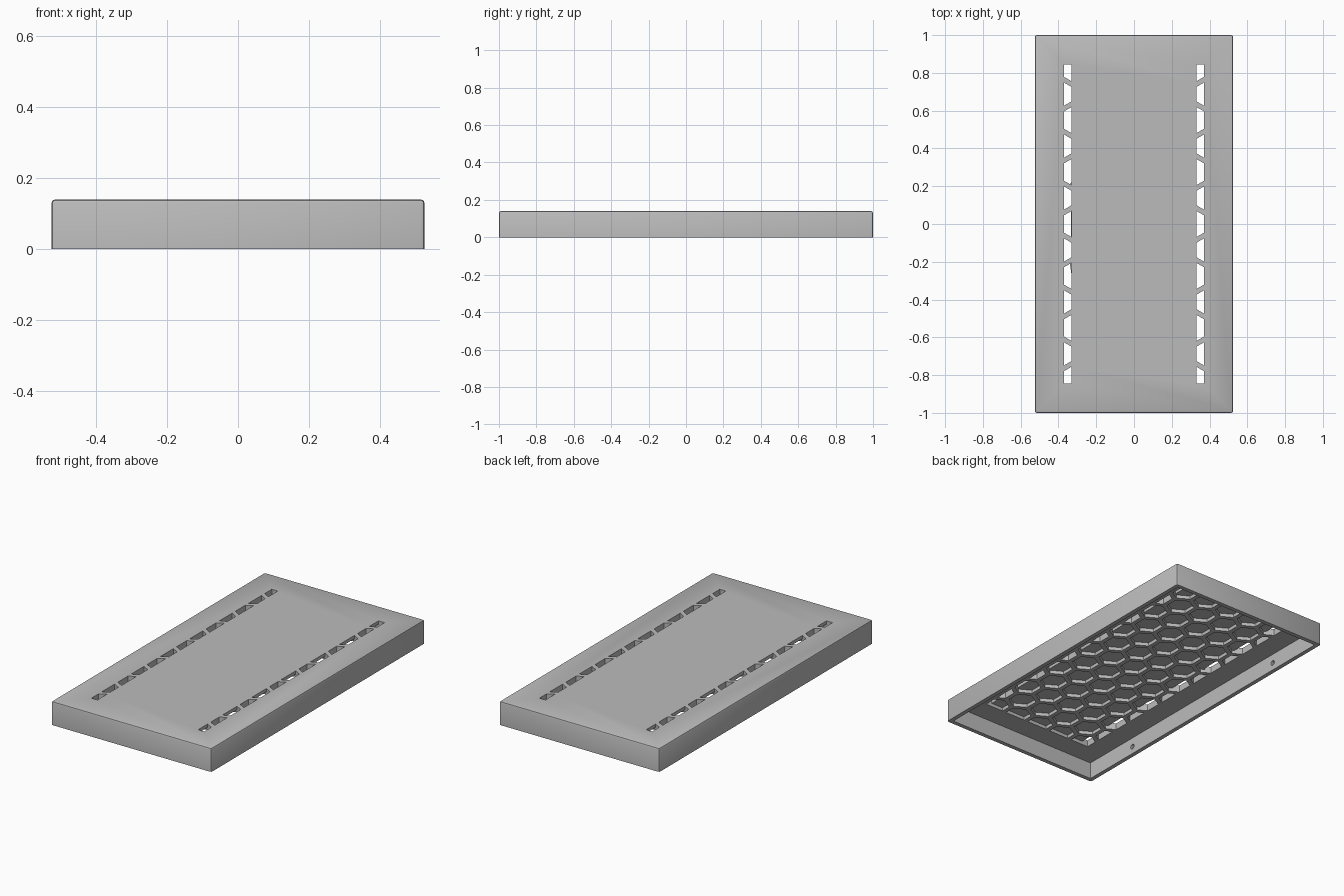
import bpy, bmesh, math
from mathutils import Vector

HALF_X, HALF_Y, HEIGHT = 0.525, 1.0, 0.14
WALL, CEILING, POCKET_TOP = 0.025, 0.10, 0.12
FIELD_X, FIELD_Y, SLOT_X = 0.37, 0.845, 0.33
ROW = 0.1375                      # spacing of hexagon rows
COLUMN = ROW * 2 / math.sqrt(3)   # spacing of hexagons in a row
HEX_R = ROW / 1.5 - 0.015         # corner radius of each opening

cube = bpy.data.objects.get("Cube")
if cube:
    bpy.data.objects.remove(cube, do_unlink=True)

grey = bpy.data.materials.new("plain grey")
grey.use_nodes = True
grey.diffuse_color = (0.5, 0.5, 0.5, 1)
grey.node_tree.nodes["Principled BSDF"].inputs["Base Color"].default_value = grey.diffuse_color


def make_object(name, bm):
    bmesh.ops.recalc_face_normals(bm, faces=bm.faces)
    mesh = bpy.data.meshes.new(name)
    bm.to_mesh(mesh)
    bm.free()
    mesh.materials.append(grey)
    obj = bpy.data.objects.new(name, mesh)
    bpy.context.collection.objects.link(obj)
    return obj


def prism(bm, outline, z0, z1):
    low = [bm.verts.new((x, y, z0)) for x, y in outline]
    high = [bm.verts.new((x, y, z1)) for x, y in outline]
    bm.faces.new(low[::-1])
    bm.faces.new(high)
    for i in range(len(low)):
        j = (i + 1) % len(low)
        bm.faces.new((low[i], low[j], high[j], high[i]))


def rectangle(x, y):
    return [(-x, -y), (x, -y), (x, y), (-x, y)]


def clip(outline, axis, limit, sign):
    """Keep the part of a convex outline where sign * coordinate < sign * limit."""
    result = []
    for i, p in enumerate(outline):
        q = outline[(i + 1) % len(outline)]
        dp, dq = sign * (limit - p[axis]), sign * (limit - q[axis])
        if dp > 0:
            result.append(p)
        if dp * dq < 0:
            result.append(tuple(Vector(p).lerp(Vector(q), dp / (dp - dq))))
    return result


def hexagons(x0, x1):
    """Staggered hexagon outlines clipped to a strip of the field."""
    for row in range(-7, 8):
        for col in range(-4, 5):
            cx, cy = (col + 0.5 * (row % 2)) * COLUMN, row * ROW
            angles = [math.radians(30 + 60 * k) for k in range(6)]
            shape = [(cx + HEX_R * math.cos(a), cy + HEX_R * math.sin(a)) for a in angles]
            for axis, limit, sign in ((0, x1, 1), (0, x0, -1), (1, FIELD_Y, 1), (1, -FIELD_Y, -1)):
                shape = clip(shape, axis, limit, sign)
            if len(shape) > 2:
                yield shape


def cut(target, bm):
    cutter = make_object("cutter", bm)
    cutter.hide_render = True
    mod = target.modifiers.new("cut", "BOOLEAN")
    mod.operation, mod.solver, mod.object = "DIFFERENCE", "EXACT", cutter
    bpy.context.view_layer.objects.active = target
    bpy.ops.object.modifier_apply(modifier=mod.name)
    bpy.data.objects.remove(cutter, do_unlink=True)


# Outer block with softened top and corner edges
bm = bmesh.new()
prism(bm, rectangle(HALF_X, HALF_Y), 0, HEIGHT)
edges = [e for e in bm.edges if max(v.co.z for v in e.verts) > HEIGHT / 2]
bmesh.ops.bevel(bm, geom=edges, offset=0.01, segments=2, affect="EDGES", profile=0.5)
cover = make_object("vented_cover", bm)

# Hollow underside
bm = bmesh.new()
prism(bm, rectangle(HALF_X - WALL, HALF_Y - WALL), -0.05, CEILING)
cut(cover, bm)

# Blind hexagon pockets in the ceiling
bm = bmesh.new()
for shape in hexagons(-FIELD_X, FIELD_X):
    prism(bm, shape, CEILING - 0.02, POCKET_TOP)
cut(cover, bm)

# Vent strips where the pockets run right through
bm = bmesh.new()
for x0, x1 in ((SLOT_X, FIELD_X), (-FIELD_X, -SLOT_X)):
    for shape in hexagons(x0, x1):
        prism(bm, shape, CEILING - 0.02, HEIGHT + 0.02)
cut(cover, bm)

# Blind screw holes inside the long walls
bm = bmesh.new()
for side in (-1, 1):
    for y in (-0.61, 0.61):
        ring = [math.tau * k / 16 for k in range(16)]
        start = len(bm.verts)
        prism(bm, [(0.015 * math.cos(a), 0.015 * math.sin(a)) for a in ring], -0.015, 0.015)
        bm.verts.ensure_lookup_table()
        for v in bm.verts[start:]:
            x, up, depth = v.co
            v.co = (side * (HALF_X - WALL + depth), y + x, 0.045 + up)
cut(cover, bm)

bpy.ops.object.select_all(action="DESELECT")
cover.select_set(True)
bpy.context.view_layer.objects.active = cover
bpy.ops.object.shade_smooth_by_angle(angle=math.radians(30))
